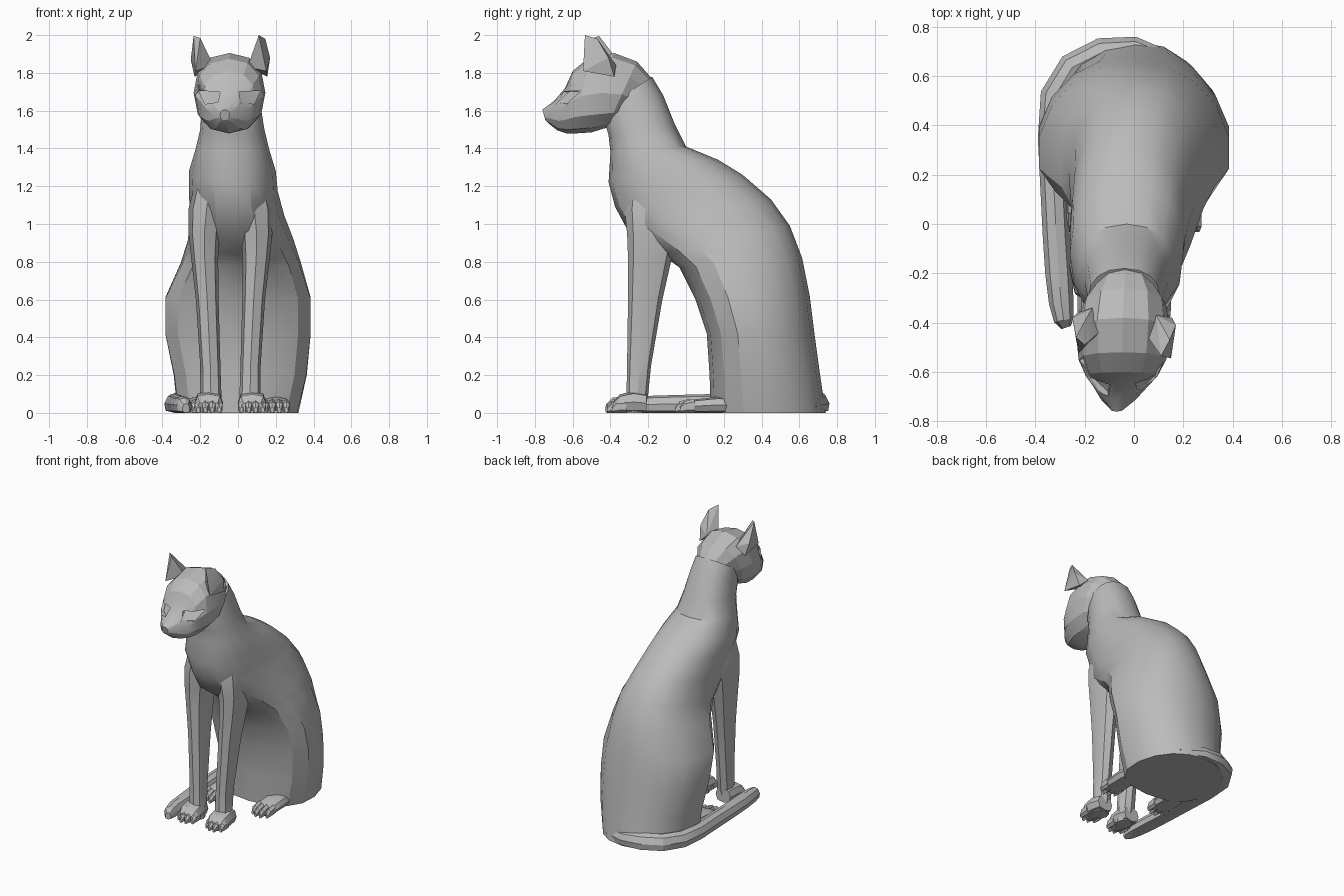
import bpy, bmesh, math
from mathutils import Vector

grey = bpy.data.materials.new("stone grey")
grey.diffuse_color = (0.5, 0.5, 0.5, 1)
MID = -0.04  # the head, chest and front legs sit slightly left of centre


def finish(name, bm, angle=28):
    bmesh.ops.recalc_face_normals(bm, faces=bm.faces)
    me = bpy.data.meshes.new(name)
    bm.to_mesh(me)
    bm.free()
    me.materials.append(grey)
    me.shade_smooth()
    me.set_sharp_from_angle(angle=math.radians(angle))
    ob = bpy.data.objects.new(name, me)
    bpy.context.collection.objects.link(ob)
    return ob


def loft(name, rings, n=12, p=2.2, angle=28):
    """Skin closed rings: centre, half axis U, half axis V, egg taper towards +V."""
    bm = bmesh.new()
    loops = []
    for c, u, v, egg in rings:
        loop = []
        for i in range(n):
            t = 2 * math.pi * i / n
            a, b = math.sin(t), math.cos(t)
            a = math.copysign(abs(a) ** (2 / p), a)
            b = math.copysign(abs(b) ** (2 / p), b)
            loop.append(bm.verts.new(Vector(c) + Vector(u) * a * (1 - egg * b) + Vector(v) * b))
        loops.append(loop)
    for r, s in zip(loops, loops[1:]):
        for i in range(n):
            j = (i + 1) % n
            bm.faces.new((r[i], r[j], s[j], s[i]))
    bm.faces.new(loops[0])
    bm.faces.new(loops[-1])
    return finish(name, bm, angle)


def profile(name, rows, n=12, p=2.2, angle=28):
    """Loft from side-view chords: y1, z1, y2, z2, x centre, half width, egg."""
    return loft(name, [((x, (a + c) / 2, (b + d) / 2), (w, 0, 0),
                        (0, (c - a) / 2, (d - b) / 2), egg)
                       for a, b, c, d, x, w, egg in rows], n, p, angle)


def hull(name, points):
    bm = bmesh.new()
    for q in points:
        bm.verts.new(q)
    bmesh.ops.convex_hull(bm, input=bm.verts)
    loose = [v for v in bm.verts if not v.link_faces]
    bmesh.ops.delete(bm, geom=loose, context='VERTS')
    return finish(name, bm, 15)


# body from the seat to the neck
profile("body", [
    (0.13, 0.0, 0.74, 0.0, 0.0, 0.32, .12),
    (0.125, 0.2, 0.71, 0.2, 0.012, 0.352, .15),
    (0.11, 0.42, 0.68, 0.42, 0.0, 0.385, .17),
    (0.05, 0.60, 0.655, 0.62, 0.0, 0.385, .17),
    (-0.035, 0.77, 0.615, 0.82, 0.015, 0.318, .12),
    (-0.13, 0.84, 0.55, 0.99, 0.015, 0.28, .06),
    (-0.305, 0.96, 0.45, 1.13, -0.005, 0.25, 0),
    (-0.375, 1.09, 0.30, 1.26, -0.025, 0.235, -.05),
    (-0.41, 1.22, 0.17, 1.34, -0.03, 0.23, 0),
    (-0.40, 1.38, 0.0, 1.41, -0.03, 0.195, 0),
    (-0.41, 1.47, -0.06, 1.53, -0.03, 0.17, 0),
    (-0.43, 1.54, -0.12, 1.68, -0.035, 0.157, 0),
    (-0.42, 1.62, -0.18, 1.78, -0.04, 0.145, 0),
], 16, 2.25)

# head tapering to the muzzle
head = profile("head", [
    (-0.175, 1.765, -0.35, 1.56, -0.035, 0.11, 0),
    (-0.26, 1.86, -0.42, 1.51, -0.04, 0.172, 0),
    (-0.38, 1.905, -0.50, 1.485, -0.045, 0.19, 0),
    (-0.52, 1.875, -0.58, 1.48, -0.047, 0.178, 0),
    (-0.60, 1.81, -0.635, 1.48, -0.05, 0.145, 0),
    (-0.64, 1.72, -0.68, 1.495, -0.055, 0.11, 0),
    (-0.70, 1.65, -0.725, 1.53, -0.063, 0.07, 0),
    (-0.76, 1.605, -0.745, 1.55, -0.07, 0.025, 0),
], 12, 2.3, 20)

# ears: two tip points, then four base corners
hull("right_ear", [(.11, -.535, 2.0), (.145, -.47, 1.98), (.17, -.41, 1.88),
                   (.05, -.45, 1.83), (.15, -.545, 1.81), (.155, -.38, 1.78), (.09, -.37, 1.84)])
hull("left_ear", [(-.235, -.46, 1.995), (-.20, -.49, 1.985), (-.25, -.38, 1.87),
                  (-.13, -.43, 1.84), (-.225, -.525, 1.81), (-.23, -.36, 1.78), (-.17, -.34, 1.84)])

for side, s in (("left", -1), ("right", 1)):
    # eye sockets cut under the brow
    back = [(.05, -.62, 1.70), (.165, -.53, 1.705), (.13, -.615, 1.635), (.06, -.68, 1.645)]
    cutter = hull(side + "_eye_cutter",
                  [(MID - 0.005 + s * x, y, z) for x, y, z in back]
                  + [(MID - 0.005 + s * x, -0.85, z) for x, y, z in back])
    cutter.hide_render = True
    cutter.display_type = 'WIRE'
    mod = head.modifiers.new(side + "_eye", 'BOOLEAN')
    mod.object = cutter
    mod.operation = 'DIFFERENCE'
    mod.solver = 'EXACT'

    # front legs: z, front y, back y, outer and inner distance from the middle
    rows = [(1.25, -.30, -.05, .18, .03), (1.08, -.325, -.01, .222, .03),
            (.95, -.312, -.045, .222, .055), (.82, -.307, -.075, .208, .065),
            (.6, -.307, -.125, .183, .063), (.25, -.312, -.185, .16, .053),
            (.1, -.315, -.20, .16, .048), (0, -.33, -.22, .16, .048)]
    loft(side + "_front_leg",
         [((MID + s * (o + i) / 2, (f + b) / 2, z), ((o - i) / 2, 0, 0), (0, (b - f) / 2, 0), 0)
          for z, f, b, o, i in rows], 8, 2.4)

    # paws with toes: centre x, front y, length, half width
    for pair, px, py, length, w in (("front", MID + s * .115, -.41, .2, .075),
                                    ("hind", -.005 + s * .205, -.05, .34, .075)):
        top = 0.115 if pair == "front" else 0.085
        loft(f"{side}_{pair}_paw",
             [((px, py + k * length, h * top / 2), (w * q, 0, 0), (0, 0, h * top / 2), 0)
              for k, h, q in ((.12, .5, .8), (.3, .85, 1), (.65, 1, 1), (1, .9, .8))], 8, 2.8)
        for t in range(4):
            tx = px + (t - 1.5) * w * 0.5
            ty = py + (0.0 if t in (1, 2) else 0.025)
            loft(f"{side}_{pair}_toe_{t + 1}",
                 [((tx, ty + dy, h / 2), (r, 0, 0), (0, 0, h / 2), 0)
                  for dy, h, r in ((-.008, .03, .010), (.015, .06, .02), (.07, .075, .02))],
                 6, 2.4)

# tail wrapped round the left side, lying on the floor: x, y, half width, height
path = [(.16, .65, .04, .07), (.0, .705, .055, .10), (-.13, .695, .06, .115),
        (-.25, .635, .06, .115), (-.32, .52, .06, .11), (-.335, .35, .055, .10),
        (-.325, .15, .055, .10), (-.315, -.05, .055, .095), (-.305, -.2, .055, .09),
        (-.295, -.32, .05, .09), (-.285, -.39, .04, .08), (-.275, -.42, .02, .05)]
rings = []
for i, (x, y, w, h) in enumerate(path):
    a, b = path[max(i - 1, 0)], path[min(i + 1, len(path) - 1)]
    d = Vector((b[0] - a[0], b[1] - a[1], 0)).normalized()
    rings.append(((x, y, h / 2), Vector((-d.y, d.x, 0)) * w, (0, 0, h / 2), 0.2))
loft("tail", rings, 8, 2.6)
